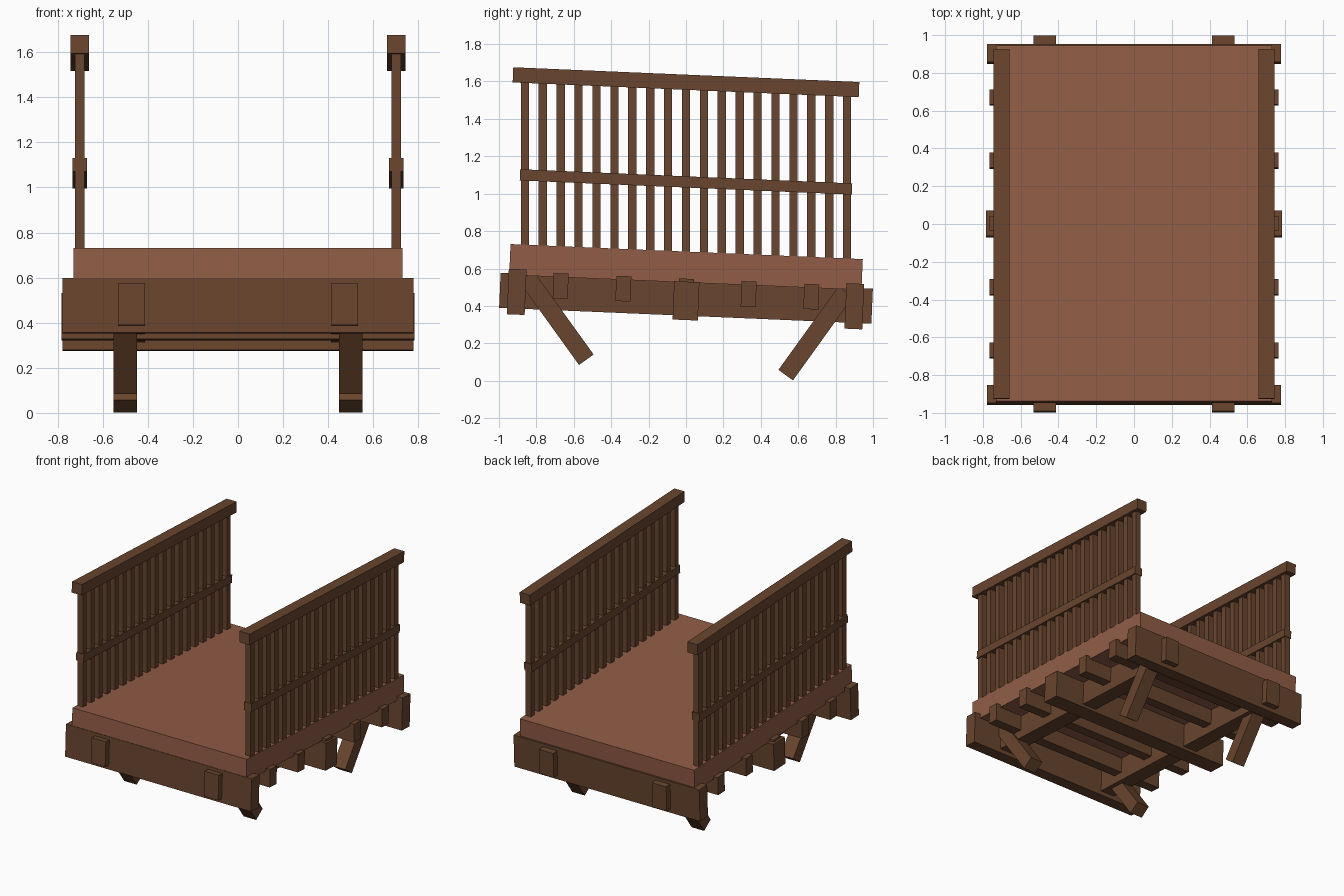
import bpy
import math
from mathutils import Vector

cube = bpy.data.objects.get("Cube")
if cube:
    bpy.data.objects.remove(cube, do_unlink=True)

SLOPE = 0.0425  # the whole span falls gently towards the back


def make_material(name, rgb):
    mat = bpy.data.materials.new(name)
    mat.use_nodes = True
    color = (*rgb, 1)
    mat.diffuse_color = color
    mat.node_tree.nodes["Principled BSDF"].inputs["Base Color"].default_value = color
    return mat


wood = make_material("dark brown wood", (0.14, 0.06, 0.027))
planks = make_material("reddish brown planks", (0.285, 0.108, 0.062))


def box(name, center, size, mat=wood, tilt=-SLOPE):
    """Box rotated about the sideways axis."""
    bpy.ops.mesh.primitive_cube_add(size=1, location=center, rotation=(tilt, 0, 0))
    ob = bpy.context.object
    ob.name = name
    ob.scale = size
    ob.data.materials.append(mat)
    return ob


def fall(z, y):
    return z - SLOPE * y


# Deck slab
box("deck", (0, 0, 0.608), (1.46, 1.885, 0.165), planks)

# Cross beams under the deck
for i in range(-2, 3):
    y = i * 0.335
    box("cross_beam", (0, y, fall(0.478, y)), (1.53, 0.08, 0.135))
box("center_beam", (0, 0, 0.427), (1.565, 0.135, 0.205))
for name, y, z in (("front_end_beam", -0.905, 0.475), ("back_end_beam", 0.9, 0.398)):
    box(name, (0, y, z), (1.555, 0.095, 0.243))

for side, label in ((-1, "right"), (1, "left")):
    # Long beam running the full length
    box(label + "_long_beam", (side * 0.473, 0, 0.441), (0.12, 1.992, 0.187))

    # Slanted braces below each end
    for end, y_sign, z in (("front", -1, 0.1125), ("back", 1, 0.03)):
        foot = Vector((side * 0.5, y_sign * 0.533, z))
        along = Vector((0, y_sign * 0.584, 0.811))
        length = 0.55
        tilt = math.atan2(along.z, along.y)
        box(f"{label}_{end}_brace", foot + along * length / 2,
            (0.105, length, 0.096), tilt=tilt)

    # Railing: hand rail, middle rail and upright balusters
    x = side * 0.702
    box(label + "_hand_rail", (x, 0, 1.596), (0.084, 1.852, 0.081))
    box(label + "_middle_rail", (x, 0, 1.063), (0.063, 1.777, 0.06))
    for i in range(-9, 10):
        y = i * 0.0957
        bottom, top = fall(0.64, y), fall(1.58, y)
        box(label + "_baluster", (x, y, (bottom + top) / 2),
            (0.044, 0.044, top - bottom), tilt=0)
